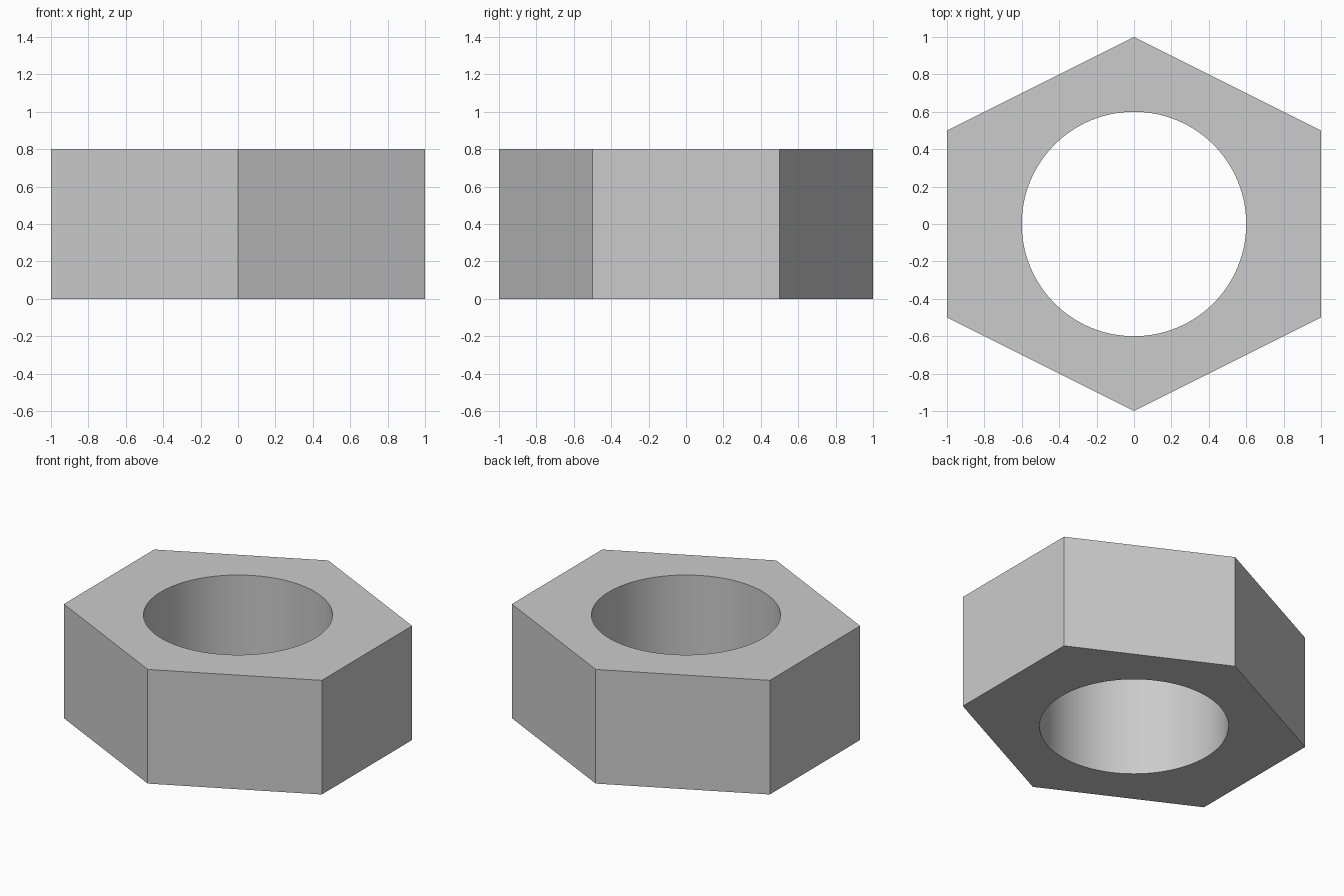
import bpy
import math

if "Cube" in bpy.data.objects:
    bpy.data.objects.remove(bpy.data.objects["Cube"])

HEIGHT = 0.8
HOLE_RADIUS = 0.6


def cylinder(name, sides, radius, depth):
    bpy.ops.mesh.primitive_cylinder_add(
        vertices=sides, radius=radius, depth=depth, location=(0, 0, HEIGHT / 2))
    obj = bpy.context.object
    obj.name = name
    return obj


# Round cutter for the bore
cutter = cylinder("bore_cutter", 128, HOLE_RADIUS, HEIGHT * 2)
cutter.hide_render = True

# Six-sided body, widened so the flats sit at x = -1 and x = 1
nut = cylinder("hex_nut", 6, 1.0, HEIGHT)
nut.scale.x = 1 / math.cos(math.radians(30))
bpy.ops.object.transform_apply(location=False, rotation=False, scale=True)

# Cut the bore through the body
bore = nut.modifiers.new("bore", 'BOOLEAN')
bore.operation = 'DIFFERENCE'
bore.solver = 'EXACT'
bore.object = cutter
bpy.ops.object.modifier_apply(modifier=bore.name)
bpy.data.objects.remove(cutter)

# Smooth bore wall, sharp outer edges
bpy.ops.object.shade_smooth_by_angle(angle=math.radians(30))
